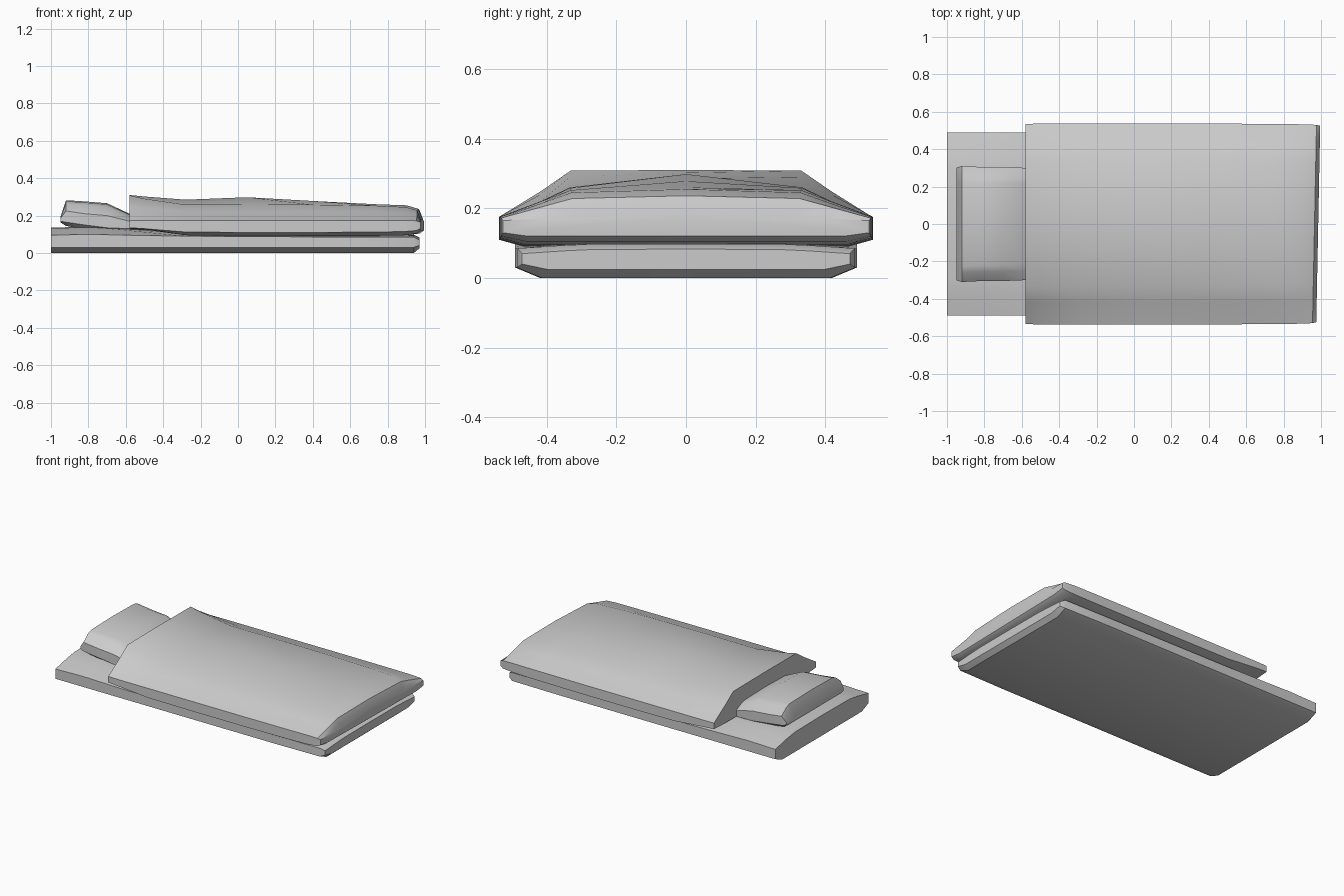
import bpy, bmesh


def loft(name, stations, angle=0.6):
    """Skin half-profiles (y, z) mirrored across y=0; station = (x, skew, points bottom to top)."""
    bm = bmesh.new()
    rings = []
    for x, skew, pts in stations:
        right = [(y, z) for y, z in pts]
        left = [(-y, z) for y, z in reversed(pts) if y > 0]
        rings.append([bm.verts.new((x + skew * y, y, z)) for y, z in right + left])
    n = len(rings[0])
    for a, b in zip(rings, rings[1:]):
        for i in range(n):
            j = (i + 1) % n
            bm.faces.new((a[i], a[j], b[j], b[i]))
    bm.faces.new(rings[0])
    bm.faces.new(rings[-1][::-1])
    bmesh.ops.recalc_face_normals(bm, faces=bm.faces)
    mesh = bpy.data.meshes.new(name)
    bm.to_mesh(mesh)
    bm.free()
    ob = bpy.data.objects.new(name, mesh)
    bpy.context.collection.objects.link(ob)
    bpy.ops.object.select_all(action='DESELECT')
    ob.select_set(True)
    bpy.context.view_layer.objects.active = ob
    bpy.ops.object.shade_smooth_by_angle(angle=angle)
    return ob


def pad(x, skew, half, bottom, side_low, side_high, shoulder, top, inset=0.12):
    """Cushion cross-section: flat underside, short side wall, sloping shoulder, crowned top."""
    return (x, skew, [(0, bottom), (half - 0.6 * inset, bottom), (half, side_low),
                      (half, side_high), (half - inset, shoulder), (half - 1.7 * inset, top[0]),
                      (0, top[1])])


# thin mattress on the floor
loft("mattress", [
    pad(-1.00, 0, 0.49, 0.0, 0.03, 0.095, 0.12, (0.132, 0.135)),
    pad(-0.80, 0, 0.49, 0.0, 0.03, 0.10, 0.125, (0.138, 0.142)),
    pad(-0.58, 0, 0.49, 0.0, 0.03, 0.095, 0.12, (0.128, 0.13)),
    pad(-0.28, 0, 0.49, 0.0, 0.03, 0.09, 0.10, (0.105, 0.11)),
    pad(0.60, 0, 0.49, 0.0, 0.03, 0.085, 0.095, (0.10, 0.10)),
    pad(0.94, 0, 0.485, 0.0, 0.03, 0.085, 0.093, (0.097, 0.098)),
    pad(0.97, 0, 0.47, 0.025, 0.04, 0.07, 0.078, (0.082, 0.083)),
])

# pillow with its foot tucked under the cover
loft("pillow", [
    pad(-0.95, 0, 0.30, 0.165, 0.17, 0.185, 0.19, (0.19, 0.19), 0.05),
    pad(-0.92, 0, 0.31, 0.145, 0.165, 0.225, 0.265, (0.277, 0.282), 0.05),
    pad(-0.82, 0, 0.305, 0.125, 0.15, 0.21, 0.255, (0.27, 0.276), 0.05),
    pad(-0.70, 0, 0.305, 0.115, 0.135, 0.20, 0.245, (0.26, 0.266), 0.05),
    pad(-0.58, 0, 0.30, 0.11, 0.13, 0.17, 0.195, (0.205, 0.21), 0.05),
    pad(-0.50, 0, 0.29, 0.11, 0.125, 0.15, 0.165, (0.17, 0.17), 0.05),
])

# thick cover, open end raised over the pillow
loft("cover", [
    pad(-0.58, 0, 0.535, 0.13, 0.135, 0.175, 0.25, (0.308, 0.31)),
    pad(-0.50, 0, 0.537, 0.125, 0.13, 0.175, 0.24, (0.29, 0.302)),
    pad(-0.28, 0, 0.537, 0.095, 0.112, 0.175, 0.22, (0.258, 0.285)),
    pad(0.05, 0, 0.537, 0.09, 0.11, 0.175, 0.22, (0.26, 0.298)),
    pad(0.40, 0, 0.537, 0.09, 0.11, 0.175, 0.22, (0.258, 0.278)),
    pad(0.75, 0, 0.535, 0.092, 0.112, 0.175, 0.22, (0.252, 0.26)),
    pad(0.90, 0.01, 0.533, 0.095, 0.115, 0.175, 0.215, (0.245, 0.255)),
    pad(0.965, 0.02, 0.53, 0.105, 0.12, 0.172, 0.205, (0.228, 0.236)),
    pad(0.985, 0.02, 0.525, 0.12, 0.13, 0.165, 0.17, (0.175, 0.18)),
])
